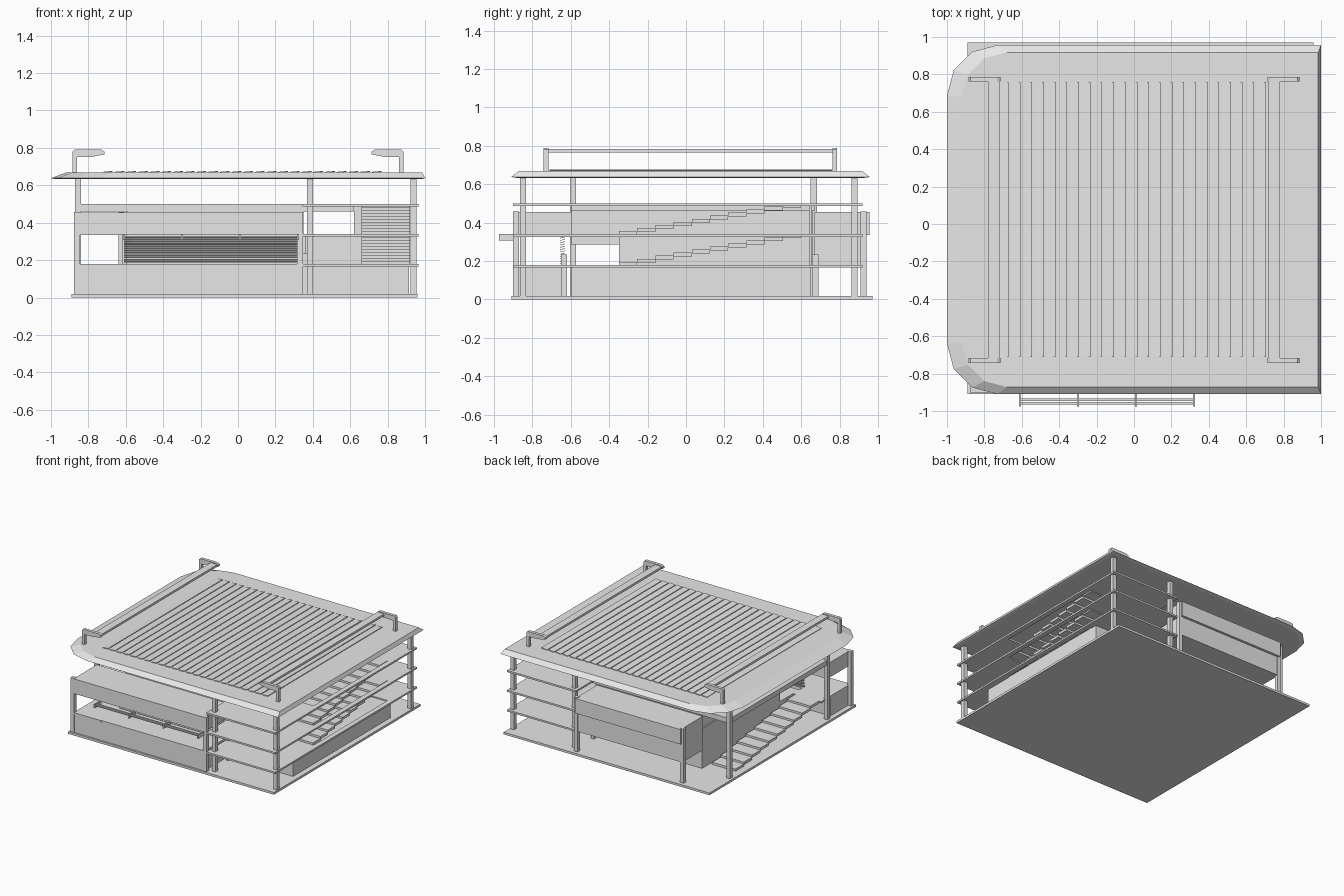
import bpy, bmesh, math

if "Cube" in bpy.data.objects:
    bpy.data.objects.remove(bpy.data.objects["Cube"], do_unlink=True)

GREY = (0.8, 0.8, 0.8, 1)
mat = bpy.data.materials.new("plain_grey")
mat.use_nodes = True
mat.diffuse_color = GREY
mat.node_tree.nodes["Principled BSDF"].inputs["Base Color"].default_value = GREY


def add_box(bm, x, y, z):
    """Add a box given as (low, high) pairs."""
    verts = bmesh.ops.create_cube(bm, size=1)["verts"]
    for v in verts:
        for i, (lo, hi) in enumerate((x, y, z)):
            v.co[i] = (lo + hi) / 2 + v.co[i] * (hi - lo)
    return verts


def finish(name, bm):
    bmesh.ops.recalc_face_normals(bm, faces=bm.faces)
    mesh = bpy.data.meshes.new(name)
    bm.to_mesh(mesh)
    bm.free()
    mesh.materials.append(mat)
    obj = bpy.data.objects.new(name, mesh)
    bpy.context.collection.objects.link(obj)
    return obj


def boxes(name, *items):
    bm = bmesh.new()
    for item in items:
        add_box(bm, *item)
    return finish(name, bm)


# Ground slab
boxes("base_slab", ((-.89, .96), (-.91, .97), (0, .018)))

# Columns: tall ones carry the roof, short ones the side blocks
T = .016
def column(x, y, top):
    return (x - T, x + T), (y - T, y + T), (.018, top)

tall = [(-.855, -.588), (-.855, .665)]
tall += [(x, y) for x in (.385, .938) for y in (-.848, .878)]
boxes("tall_columns", *[column(x, y, .637) for x, y in tall])
boxes("short_columns", *[column(x, y, .458) for x, y in
      ((-.86, -.885), (.332, -.885), (-.622, .925), (.332, .925))])
boxes("door_posts", *[((.345, .37), (y, y + .03), (.018, .235)) for y in (-.65, .66)])

# Rooms and side blocks
boxes("ground_room", ((-.6, .915), (-.6, .65), (.018, .17)))
boxes("middle_room", ((-.6, .36), (-.35, .66), (.18, .335)),
      ((-.6, -.58), (-.6, -.35), (.285, .335)))
boxes("upper_room", ((-.59, .35), (-.6, .66), (.34, .46)))
boxes("stair_back_wall", ((.36, .66), (.64, .655), (.18, .335)),
      ((.62, .66), (.64, .655), (.34, .49)))
boxes("front_lower_block", ((-.85, .325), (-.895, -.64), (.018, .18)))
boxes("front_upper_block", ((-.85, .325), (-.9, -.6), (.335, .455)))
boxes("back_block", ((-.62, .33), (.67, .935), (.18, .455)),
      ((-.62, .33), (.67, .955), (.335, .455)))

# Floors with an opening for the stairs
for name, z in (("lower_floor", .18), ("middle_floor", .34), ("upper_floor", .5)):
    zz = (z - .014, z)
    boxes(name, ((.345, .66), (-.9, .92), zz), ((.66, .965), (-.9, -.35), zz),
          ((.66, .965), (.6, .92), zz), ((.925, .965), (-.35, .6), zz),
          ((-.6, .345), (-.6, .66), zz))
boxes("corner_landing", ((-.85, -.6), (-.9, -.52), (.166, .18)))
boxes("upper_deck", ((-.865, .62), (-.6, .67), (.46, .5)))


# Stair flights
def stairs(name, x, y0, y1, z0, rise=.16, steps=10):
    run, up = (y1 - y0) / steps, rise / steps
    boxes(name, *[(x, sorted((y0 + i * run, y0 + (i + 1) * run)),
                   (z0 + (i - .3) * up, z0 + (i + 1) * up)) for i in range(steps)])

stairs("side_stairs", (-.83, -.62), .55, -.52, .02)
stairs("middle_stairs", (.66, .92), -.35, .6, .18)
stairs("upper_stairs", (.66, .92), -.35, .6, .34)

# Louvred window and the sunshade on its brackets
bm = bmesh.new()
for i in range(12):
    z = .192 + i * .012
    for v in add_box(bm, (-.61, .32), (-.655, -.63), (z, z + .003)):
        if v.co.y < -.64:
            v.co.z -= .006
finish("window_louvres", bm)
brackets = [-.61 + i * .31 for i in range(4)]
boxes("sunshade_brackets", *[((x - .005, x + .005), (-.975, -.89), (.308, .34)) for x in brackets])
boxes("sunshade_slats", *[((-.61, .32), (y, y + .012), (.322, .33)) for y in (-.965, -.945)])


# Roof: sloped rim, two rounded corners on the -x side
def roof_outline(x0, x1, y0, y1, r):
    pts = [(x1, y0), (x1, y1)]
    for cy, start in ((y1 - r, 90), (y0 + r, 180)):
        for i in range(4):
            a = math.radians(start + i * 30)
            pts.append((x0 + r + r * math.cos(a), cy + r * math.sin(a)))
    return pts

bm = bmesh.new()
rings = []
for z, outline in ((.633, (-.97, .98, -.88, .925, .25)), (.638, (-1, 1, -.91, .957, .27)),
                   (.668, (-.92, .985, -.872, .918, .24))):
    rings.append([bm.verts.new((x, y, z)) for x, y in roof_outline(*outline)])
bm.faces.new(rings[0])
bm.faces.new(rings[-1])
for a, b in zip(rings, rings[1:]):
    for i in range(len(a)):
        j = (i + 1) % len(a)
        bm.faces.new((a[i], a[j], b[j], b[i]))
finish("roof", bm)

# Tilted roof slats
bm = bmesh.new()
for i in range(24):
    x = -.72 + i * .0625
    for v in add_box(bm, (x, x + .05), (-.71, .76), (.666, .672)):
        if v.co.x > x + .02:
            v.co.z += .005
finish("roof_slats", bm)

# Roof rails on hooked brackets, mirrored left and right
profile = [(.86, .665), (.885, .665), (.885, .78), (.875, .79), (.73, .79),
           (.715, .78), (.715, .765), (.78, .752), (.86, .75)]
for side, s in (("right", -1), ("left", 1)):
    bm = bmesh.new()
    for y in (-.742, .762):
        face = bm.faces.new([bm.verts.new((s * x, y, z)) for x, z in profile])
        new = bmesh.ops.extrude_face_region(bm, geom=[face])["geom"]
        for v in new:
            if isinstance(v, bmesh.types.BMVert):
                v.co.y += .025
    finish(side + "_roof_brackets", bm)
    boxes(side + "_roof_rail", (sorted((s * .72, s * .78)), (-.72, .765), (.765, .783)))
